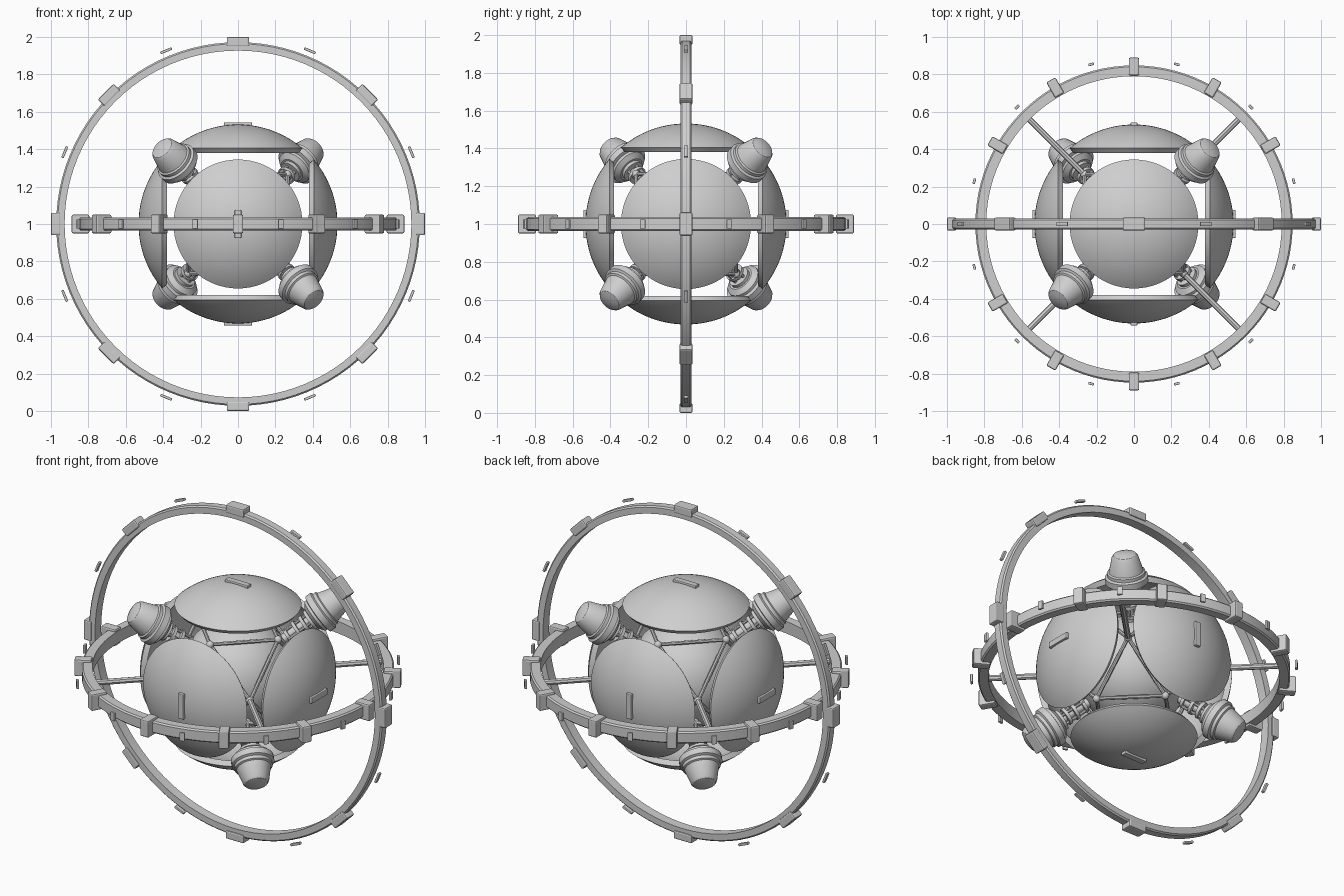
import bpy, bmesh
from math import sin, cos, pi, radians, sqrt
from mathutils import Vector, Matrix

if "Cube" in bpy.data.objects:
    bpy.data.objects.remove(bpy.data.objects["Cube"])

grey = bpy.data.materials.new("light_grey_metal")
grey.use_nodes = True
GREY = (0.62, 0.62, 0.62, 1)
grey.diffuse_color = GREY
grey.node_tree.nodes["Principled BSDF"].inputs["Base Color"].default_value = GREY

CENTRE = Matrix.Translation((0, 0, 1))


def aim(direction):
    """Turn local +z to the given direction."""
    return Vector(direction).to_track_quat('Z', 'Y').to_matrix().to_4x4()


def finish(bm, name, matrix, bevel=0, smooth=True):
    bmesh.ops.recalc_face_normals(bm, faces=bm.faces)
    mesh = bpy.data.meshes.new(name)
    bm.to_mesh(mesh)
    bm.free()
    mesh.materials.append(grey)
    ob = bpy.data.objects.new(name, mesh)
    bpy.context.collection.objects.link(ob)
    ob.matrix_world = CENTRE @ matrix
    if bevel:
        mod = ob.modifiers.new("edge_bevel", 'BEVEL')
        mod.width, mod.segments = bevel, 2
    if smooth:
        bpy.ops.object.select_all(action='DESELECT')
        ob.select_set(True)
        bpy.context.view_layer.objects.active = ob
        bpy.ops.object.shade_smooth_by_angle(angle=radians(32))
    return ob


def lathe(name, profile, matrix, sides=48, closed=False):
    """Spin (radius, height) points around local z."""
    bm = bmesh.new()
    verts = [bm.verts.new((r, 0, h)) for r, h in profile]
    pairs = list(zip(verts, verts[1:])) + ([(verts[-1], verts[0])] if closed else [])
    edges = [bm.edges.new(p) for p in pairs]
    bmesh.ops.spin(bm, geom=verts + edges, cent=(0, 0, 0), axis=(0, 0, 1),
                   angle=2 * pi, steps=sides, use_merge=True)
    bmesh.ops.remove_doubles(bm, verts=bm.verts, dist=1e-5)
    return finish(bm, name, matrix)


def box(name, size, matrix, bevel=0.006):
    bm = bmesh.new()
    bmesh.ops.create_cube(bm, size=1)
    bmesh.ops.scale(bm, vec=size, verts=bm.verts)
    return finish(bm, name, matrix, bevel, smooth=False)


def rod(name, a, b, radius, sides=8):
    a, b = Vector(a), Vector(b)
    bm = bmesh.new()
    bmesh.ops.create_cone(bm, cap_ends=True, segments=sides, radius1=radius,
                          radius2=radius, depth=(b - a).length)
    return finish(bm, name, Matrix.Translation((a + b) / 2) @ aim(b - a))


def ball(name, pos, radius, segs):
    bm = bmesh.new()
    bmesh.ops.create_uvsphere(bm, u_segments=segs, v_segments=segs // 2, radius=radius)
    return finish(bm, name, Matrix.Translation(pos))


def ring(name, inner, outer, half, turn, count, block, block_r, tab, tab_r):
    """Hoop with clamp blocks and small tabs floating between them.
    Block and tab sizes are radial, tangential, axial."""
    c = 0.008
    lathe(name, [(inner, -half), (outer - c, -half), (outer, -half + c),
                 (outer, half - c), (outer - c, half), (inner, half)],
          turn, sides=96, closed=True)
    for i in range(count):
        for kind, size, r, shift in (("block", block, block_r, 0), ("tab", tab, tab_r, 0.5)):
            spot = Matrix.Rotation(2 * pi * (i + shift) / count, 4, 'Z') @ Matrix.Translation((r, 0, 0))
            box(f"{name}_{kind}_{i + 1}", size, turn @ spot, 0.008 if kind == "block" else 0.003)


# Two crossing hoops
ring("horizontal_ring", 0.79, 0.848, 0.036, Matrix(), 12,
     (0.095, 0.056, 0.1), 0.842, (0.014, 0.03, 0.05), 0.884)
ring("vertical_ring", 0.927, 0.972, 0.029, Matrix.Rotation(pi / 2, 4, 'X'), 8,
     (0.05, 0.12, 0.07), 0.975, (0.014, 0.066, 0.022), 1.003)

# Inner core
ball("core", (0, 0, 0), 0.31, 48)

# Six thick spherical shell panels, each with a raised plate
OUT, INN, HALF, N = 0.532, 0.5, radians(40.4), 14
arc = [HALF * i / N for i in range(N + 1)]
shell = [(OUT * sin(t), OUT * cos(t)) for t in arc] + \
        [(INN * sin(t), INN * cos(t)) for t in reversed(arc)]
axes = {"x": Vector((1, 0, 0)), "y": Vector((0, 1, 0)), "z": Vector((0, 0, 1))}
plate_size = {"x": (0.025, 0.15, 0.036), "y": (0.036, 0.025, 0.15), "z": (0.15, 0.036, 0.025)}
for key, axis in axes.items():
    for sign, label in ((1, "positive"), (-1, "negative")):
        lathe(f"shell_{label}_{key}", shell, aim(axis * sign), sides=64)
        box(f"shell_plate_{label}_{key}", plate_size[key],
            Matrix.Translation(axis * sign * 0.531), 0.005)

# Cage: a joint between each pair of panels, rods closing a triangle at each corner
D = 0.265
SIGNS = (-1, 1)
for a in SIGNS:
    for b in SIGNS:
        for p in ((a, b, 0), (a, 0, b), (0, a, b)):
            ball("cage_joint", Vector(p) * D, 0.022, 12)
        # Spokes out to the horizontal ring
        rod("spoke", (a * D, b * D, 0), (a * 0.57, b * 0.57, 0), 0.017)
        for c in SIGNS:
            tri = [Vector(p) * D for p in ((a, b, 0), (a, 0, c), (0, b, c))]
            for i in range(3):
                rod("cage_rod", tri[i], tri[(i + 1) % 3], 0.011)

# Four thruster pods on alternate corners
pod = [(0, 0.5), (0.07, 0.5), (0.098, 0.52), (0.098, 0.535), (0.117, 0.54),
       (0.117, 0.575), (0.104, 0.582), (0.104, 0.6), (0.094, 0.605), (0.072, 0.69),
       (0.062, 0.703), (0.035, 0.712), (0, 0.716)]
collars = ((0.34, 0.042), (0.4, 0.05), (0.45, 0.05), (0.49, 0.06))
for d in ((-1, -1, 1), (1, -1, -1), (1, 1, 1), (-1, 1, -1)):
    turn = aim(d)
    lathe("pod", pod, turn, sides=32)
    rod("pod_strut", turn @ Vector((0, 0, 0.28)), turn @ Vector((0, 0, 0.52)), 0.026, 16)
    for h, r in collars:
        rod("strut_collar", turn @ Vector((0, 0, h - 0.009)), turn @ Vector((0, 0, h + 0.009)), r, 20)
    for k in range(4):
        x, y = 0.036 * cos(k * pi / 2), 0.036 * sin(k * pi / 2)
        rod("strut_bar", turn @ Vector((x, y, 0.33)), turn @ Vector((x, y, 0.51)), 0.009)
